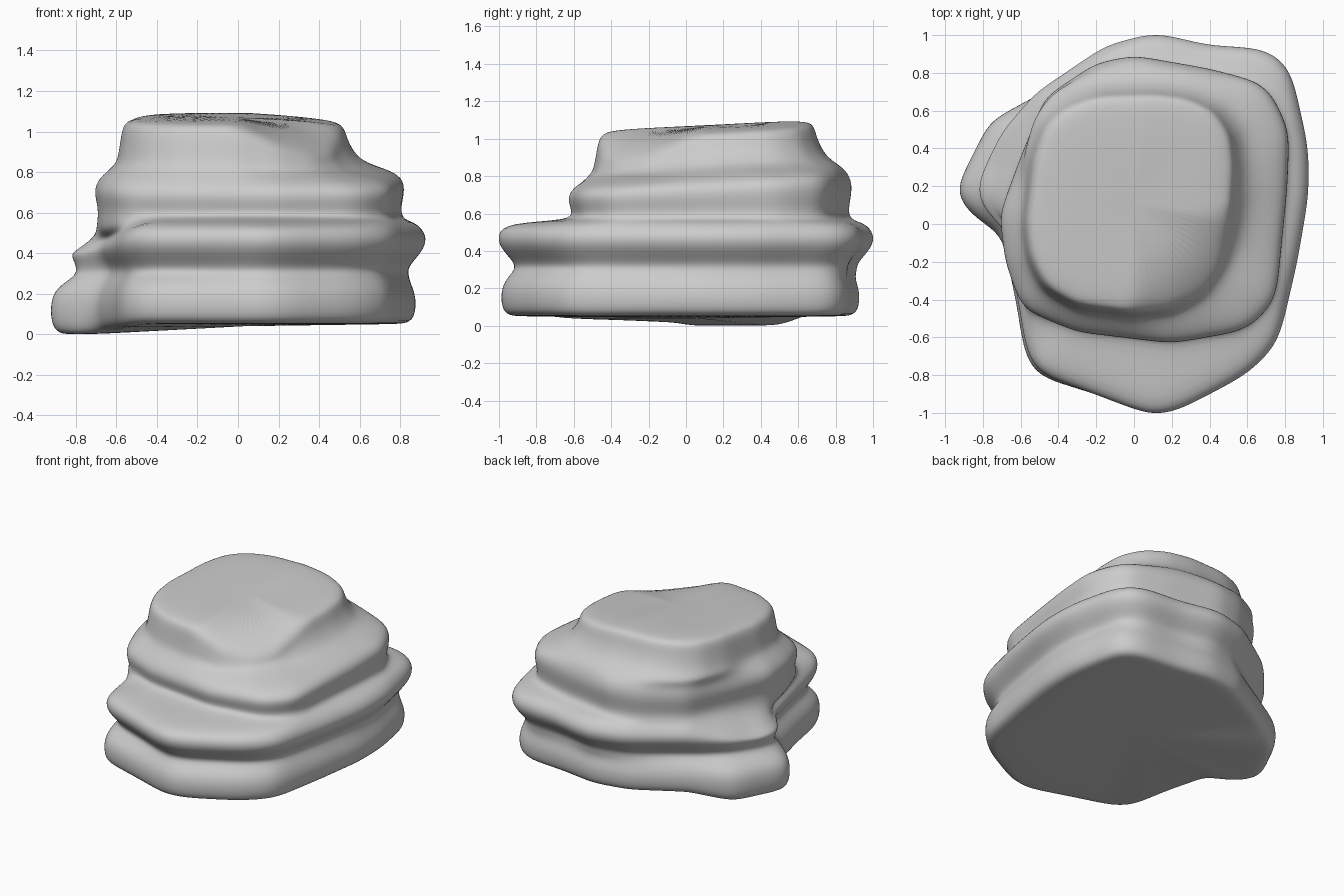
import bpy, bmesh, math
from mathutils import Vector

CENTRE = Vector((0.0, 0.1))
N = 72

# Plan outlines of the four rock strata, bottom to top
BASE = [(0.12, -1.0), (0.24, -0.97), (0.58, -0.79), (0.74, -0.63), (0.82, -0.2), (0.87, 0.15),
        (0.87, 0.4), (0.8, 0.77), (0.7, 0.86), (0.4, 0.88), (0.11, 0.93), (-0.15, 0.88),
        (-0.52, 0.67), (-0.76, 0.54), (-0.94, 0.18), (-0.89, 0.06), (-0.7, -0.04),
        (-0.62, -0.4), (-0.57, -0.71), (-0.51, -0.8), (-0.25, -0.88)]
SHELF = [(0.12, -1.02), (0.24, -0.98), (0.6, -0.79), (0.76, -0.63), (0.86, -0.2), (0.92, 0.15),
         (0.92, 0.4), (0.83, 0.8), (0.74, 0.92), (0.6, 0.93), (0.4, 0.94), (0.11, 1.01),
         (-0.15, 0.94), (-0.52, 0.69), (-0.7, 0.48), (-0.83, 0.2), (-0.8, 0.08),
         (-0.68, -0.02), (-0.61, -0.4), (-0.56, -0.7), (-0.5, -0.79), (-0.25, -0.88)]
MIDDLE = [(0.2, -0.63), (0.6, -0.56), (0.75, -0.4), (0.81, 0.2), (0.82, 0.5), (0.7, 0.74),
          (0.4, 0.82), (0.0, 0.89), (-0.2, 0.85), (-0.47, 0.67), (-0.6, 0.35), (-0.71, 0.05),
          (-0.68, -0.2), (-0.59, -0.45), (-0.3, -0.57)]
CROWN = [(0.0, -0.48), (0.2, -0.46), (0.37, -0.38), (0.47, -0.25), (0.52, 0.0), (0.54, 0.3),
         (0.52, 0.48), (0.43, 0.61), (0.28, 0.68), (0.1, 0.7), (-0.2, 0.69), (-0.37, 0.63),
         (-0.48, 0.53), (-0.54, 0.35), (-0.58, 0.0), (-0.56, -0.18), (-0.48, -0.34),
         (-0.3, -0.44)]

# Each ring: outline, outward offset, height, drop at the left lobe
RINGS = [(BASE, -0.12, 0.05, 0.05), (BASE, -0.05, 0.052, 0.052), (BASE, 0, 0.075, 0.045),
         (BASE, 0.01, 0.18, 0.03), (BASE, -0.02, 0.25, 0.02), (SHELF, -0.085, 0.3, 0.01),
         (SHELF, -0.08, 0.34, 0.01), (SHELF, 0, 0.42, 0.05), (SHELF, 0.01, 0.49, 0.09),
         (SHELF, -0.04, 0.55, 0.12), (MIDDLE, -0.0, 0.565, 0.09), (MIDDLE, -0.02, 0.61, 0),
         (MIDDLE, 0.01, 0.7, 0), (MIDDLE, -0.015, 0.77, 0), (CROWN, 0.12, 0.83, 0),
         (CROWN, 0.05, 0.88, 0), (CROWN, 0.0, 0.97, 0), (CROWN, -0.015, 1.04, 0),
         (CROWN, -0.07, 1.06, 0), (CROWN, -0.3, 1.065, 0)]


def clamp(v, lo=0.0, hi=1.0):
    return min(hi, max(lo, v))


def radius(outline, d):
    """Distance from the centre to the outline along direction d."""
    best = 0.0
    for i, p in enumerate(outline):
        a = Vector(p) - CENTRE
        e = Vector(outline[(i + 1) % len(outline)]) - CENTRE - a
        det = d.x * e.y - d.y * e.x
        if abs(det) < 1e-9:
            continue
        t = (a.x * e.y - a.y * e.x) / det
        s = (a.x * d.y - a.y * d.x) / det
        if t > 0 and -1e-6 <= s <= 1 + 1e-6:
            best = max(best, t)
    return best


def ring_verts(bm, outline, offset, z, drop):
    dirs = [Vector((math.cos(a), math.sin(a)))
            for a in (2 * math.pi * i / N for i in range(N))]
    rs = [radius(outline, d) for d in dirs]
    verts = []
    for i, d in enumerate(dirs):
        r = 0.6 * rs[i] + 0.2 * (rs[i - 1] + rs[(i + 1) % N])
        lobe = clamp((-(CENTRE + d * r).x - 0.5) / 0.28)
        k = 1.0
        if outline is CROWN and offset > 0:      # steeper at the front and left
            k = clamp(0.65 + 0.5 * (d.x + d.y), 0.25)
        elif outline is SHELF and offset < -0.05:  # groove fades over the lobe
            k = 1 - 0.8 * lobe
        p = CENTRE + d * (r + offset * k)
        # Top leans forward and sags at its front right corner; middle layer is tilted
        high = clamp((z - 0.8) / 0.22)
        mid = clamp(1 - abs(z - 0.75) / 0.16)
        sag = 0.13 * clamp((p.x - p.y - 0.42) / 0.3)
        tilt = high * (0.05 * p.y - 0.07 * max(0, p.x - 0.05) + 0.004 - sag) + mid * 0.06 * p.y
        verts.append(bm.verts.new((p.x, p.y, z - drop * lobe + tilt)))
    return verts


# Layered rock: loft the strata rings and cap both ends
bm = bmesh.new()
loops = [ring_verts(bm, *r) for r in RINGS]
for lo, hi in zip(loops, loops[1:]):
    for i in range(N):
        j = (i + 1) % N
        bm.faces.new((lo[i], lo[j], hi[j], hi[i]))
bm.faces.new(loops[0][::-1])
bm.faces.new(loops[-1])
mesh = bpy.data.meshes.new("layered_rock")
bm.to_mesh(mesh)
bm.free()
mesh.shade_smooth()
rock = bpy.data.objects.new("layered_rock", mesh)
bpy.context.collection.objects.link(rock)

# Weathered, rounded surface
sub = rock.modifiers.new("rounding", "SUBSURF")
sub.levels = sub.render_levels = 2
